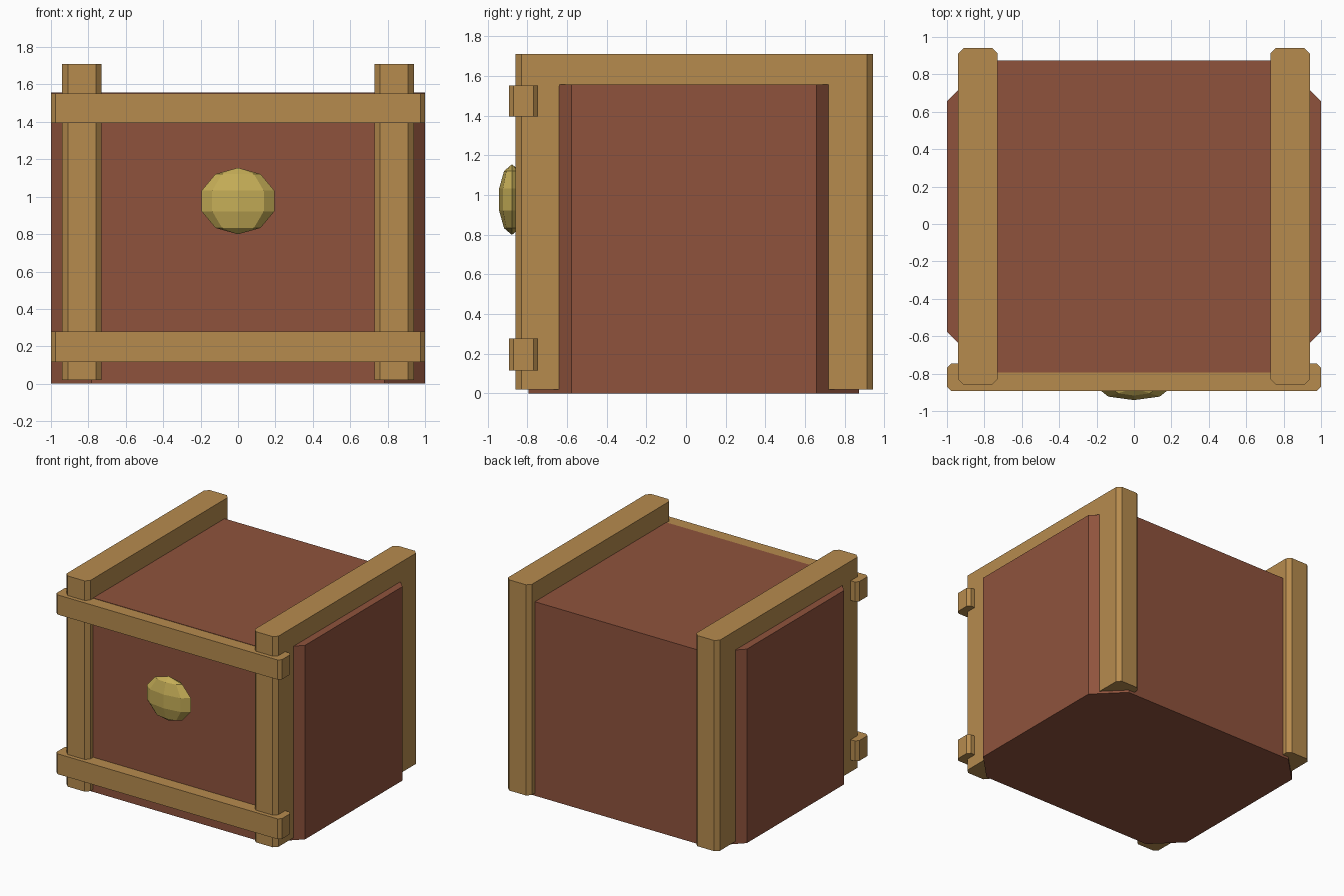
import bpy, bmesh, math
from mathutils import Matrix

if "Cube" in bpy.data.objects:
    bpy.data.objects.remove(bpy.data.objects["Cube"])


def material(name, rgb):
    m = bpy.data.materials.new(name)
    m.diffuse_color = (*rgb, 1)
    m.use_nodes = True
    m.node_tree.nodes["Principled BSDF"].inputs["Base Color"].default_value = m.diffuse_color
    return m


RED = material("red brown wood", (0.275, 0.086, 0.046))
TAN = material("tan timber", (0.47, 0.26, 0.076))
BRASS = material("dull brass", (0.56, 0.42, 0.095))


def finish(bm, name, mat):
    bmesh.ops.recalc_face_normals(bm, faces=bm.faces)
    me = bpy.data.meshes.new(name)
    bm.to_mesh(me)
    bm.free()
    me.materials.append(mat)
    ob = bpy.data.objects.new(name, me)
    bpy.context.collection.objects.link(ob)
    return ob


def prism(name, profile, offset, mat):
    """Extrude a list of 3D points along offset."""
    bm = bmesh.new()
    face = bm.faces.new([bm.verts.new(p) for p in profile])
    new = bmesh.ops.extrude_face_region(bm, geom=[face])["geom"]
    bmesh.ops.translate(bm, vec=offset, verts=[v for v in new if isinstance(v, bmesh.types.BMVert)])
    return finish(bm, name, mat)


def chamfered_box(name, x0, x1, y0, y1, z0, z1, c, mat):
    """Box whose four upright edges are cut off."""
    pts = [(x0 + c, y0), (x1 - c, y0), (x1, y0 + c), (x1, y1 - c),
           (x1 - c, y1), (x0 + c, y1), (x0, y1 - c), (x0, y0 + c)]
    return prism(name, [(x, y, z0) for x, y in pts], (0, 0, z1 - z0), mat)


# Chest body
chamfered_box("body", -1, 1, -0.793, 0.873, 0, 1.556, 0.216, RED)

# Side frames: front post, top beam and back post in one arch
arch = [(-0.86, 0.02), (-0.64, 0.02), (-0.64, 1.55), (0.715, 1.55),
        (0.715, 0.02), (0.942, 0.02), (0.942, 1.71), (-0.86, 1.71)]
for side, x0 in (("left", -0.94), ("right", 0.73)):
    frame = prism(side + "_frame", [(x0, y, z) for y, z in arch], (0.21, 0, 0), TAN)
    bm = bmesh.new()
    bm.from_mesh(frame.data)
    # Cut the outer upright edges
    outer = [e for e in bm.edges
             if abs(e.verts[0].co.z - e.verts[1].co.z) > 1
             and all(v.co.y < -0.85 or v.co.y > 0.93 for v in e.verts)]
    bmesh.ops.bevel(bm, geom=outer, offset=0.03, offset_type='OFFSET',
                    segments=1, affect='EDGES', clamp_overlap=False)
    bmesh.ops.recalc_face_normals(bm, faces=bm.faces)
    bm.to_mesh(frame.data)
    bm.free()

# Front rails
for name, z0, z1 in (("lower_rail", 0.115, 0.278), ("upper_rail", 1.395, 1.553)):
    chamfered_box(name, -1, 1, -0.893, -0.745, z0, z1, 0.023, TAN)

# Flattened knob
bm = bmesh.new()
bmesh.ops.create_uvsphere(bm, u_segments=8, v_segments=5, radius=1,
                          matrix=Matrix.Translation((0, -0.877, 0.977))
                          @ Matrix.Diagonal((0.205, 0.068, 0.178, 1)))
finish(bm, "knob", BRASS)
